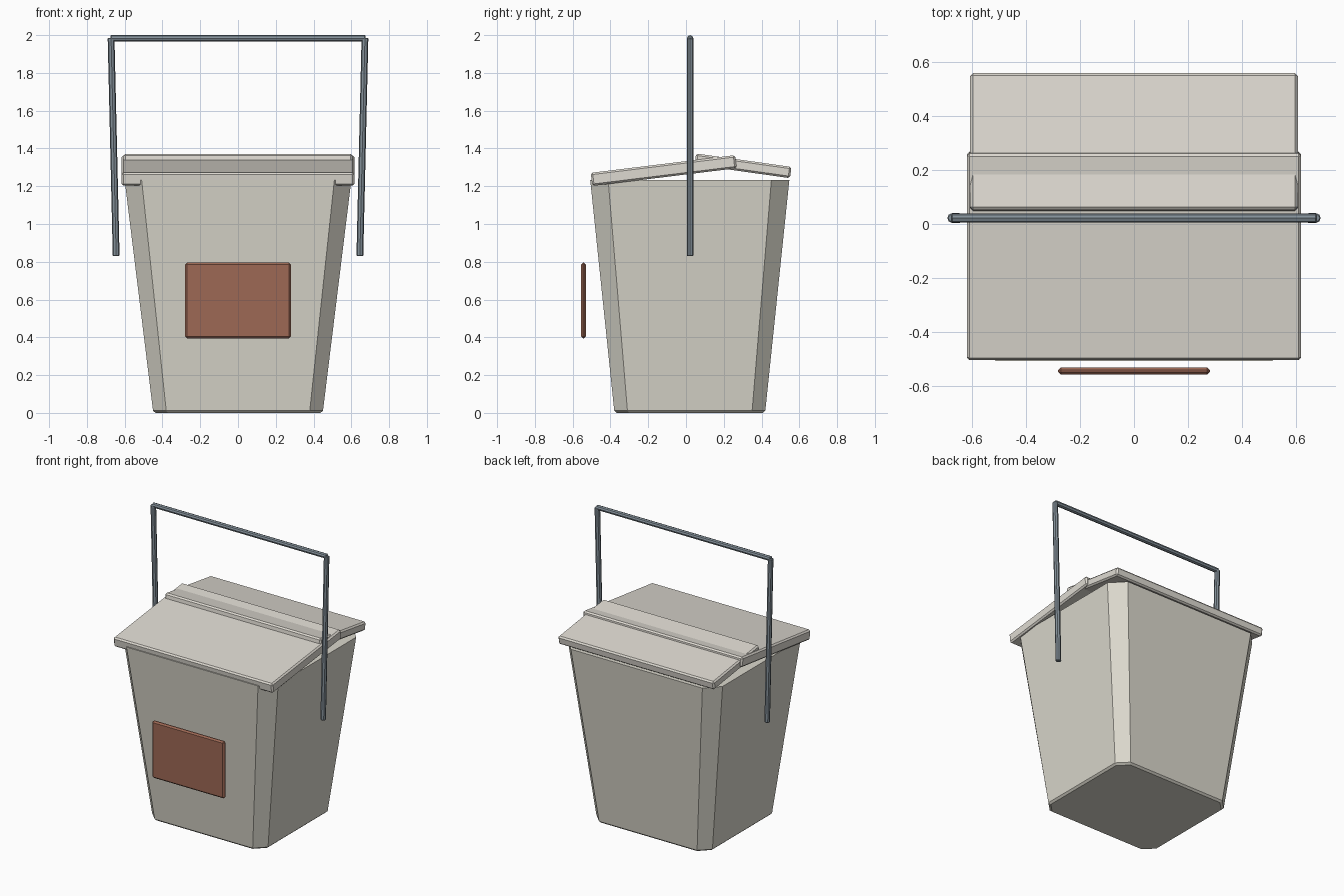
import bpy, bmesh
from math import radians
from mathutils import Vector

cube = bpy.data.objects.get("Cube")
if cube:
    bpy.data.objects.remove(cube, do_unlink=True)


def material(name, rgb):
    m = bpy.data.materials.new(name)
    m.use_nodes = True
    m.diffuse_color = (*rgb, 1)
    node = next(n for n in m.node_tree.nodes if n.type == 'BSDF_PRINCIPLED')
    node.inputs["Base Color"].default_value = (*rgb, 1)
    return m


card = material("cream card", (0.71, 0.69, 0.61))
flap_card = material("light cream card", (0.73, 0.70, 0.64))
brown = material("brown label", (0.34, 0.14, 0.09))
steel = material("grey wire", (0.23, 0.28, 0.32))


def finish(bm, name, mat, bevel=0):
    bmesh.ops.recalc_face_normals(bm, faces=bm.faces)
    mesh = bpy.data.meshes.new(name)
    bm.to_mesh(mesh)
    bm.free()
    mesh.materials.append(mat)
    ob = bpy.data.objects.new(name, mesh)
    bpy.context.collection.objects.link(ob)
    if bevel:
        mod = ob.modifiers.new("edge bevel", 'BEVEL')
        mod.width = bevel
        mod.segments = 1
        mod.limit_method = 'ANGLE'
        mod.angle_limit = radians(50)
    return ob


def box(name, size, loc, mat, tilt=0, bevel=0.01):
    bm = bmesh.new()
    bmesh.ops.create_cube(bm, size=1)
    bmesh.ops.scale(bm, vec=size, verts=bm.verts)
    ob = finish(bm, name, mat, bevel)
    ob.location = loc
    ob.rotation_euler.x = radians(tilt)
    return ob


def rod(name, start, end, radius, mat):
    a, b = Vector(start), Vector(end)
    bm = bmesh.new()
    bmesh.ops.create_cone(bm, cap_ends=True, segments=8, radius1=radius,
                          radius2=radius, depth=(b - a).length)
    ob = finish(bm, name, mat, 0.004)
    ob.location = (a + b) / 2
    ob.rotation_euler = (b - a).to_track_quat('Z', 'Y').to_euler()
    return ob


# Tapered body with chamfered corners: z, half width, half depth, corner cuts
def ring(bm, z, hx, hy, cx, cy):
    pts = []
    for sx, sy in ((1, 1), (-1, 1), (-1, -1), (1, -1)):
        corner = [(sx * hx, sy * (hy - cy)), (sx * (hx - cx), sy * hy)]
        pts += corner if sx * sy > 0 else corner[::-1]
    return [bm.verts.new((x, y + 0.02, z)) for x, y in pts]


bm = bmesh.new()
rings = [ring(bm, 0, 0.437, 0.387, 0.066, 0.066),
         ring(bm, 0.012, 0.45, 0.4, 0.07, 0.07),
         ring(bm, 1.232, 0.6, 0.527, 0.09, 0.095)]
for low, high in zip(rings, rings[1:]):
    for i in range(8):
        j = (i + 1) % 8
        bm.faces.new((low[i], low[j], high[j], high[i]))
bm.faces.new(rings[0])
bm.faces.new(rings[-1])
finish(bm, "box_body", card)

# Overlapping lid flaps
box("front_flap", (1.235, 0.77, 0.07), (0, -0.118, 1.283), flap_card, 7)
box("back_flap", (1.21, 0.51, 0.06), (0, 0.302, 1.308), flap_card, -8)

# Label panel standing off the front
box("front_label", (0.56, 0.026, 0.4), (0, -0.543, 0.595), brown)

# Wire handle
for side, s in (("left", 1), ("right", -1)):
    rod(side + "_handle_wire", (s * 0.645, 0.022, 0.83),
        (s * 0.672, 0.022, 1.985), 0.018, steel)
rod("handle_top_bar", (-0.675, 0.022, 1.983), (0.675, 0.022, 1.983), 0.017, steel)
